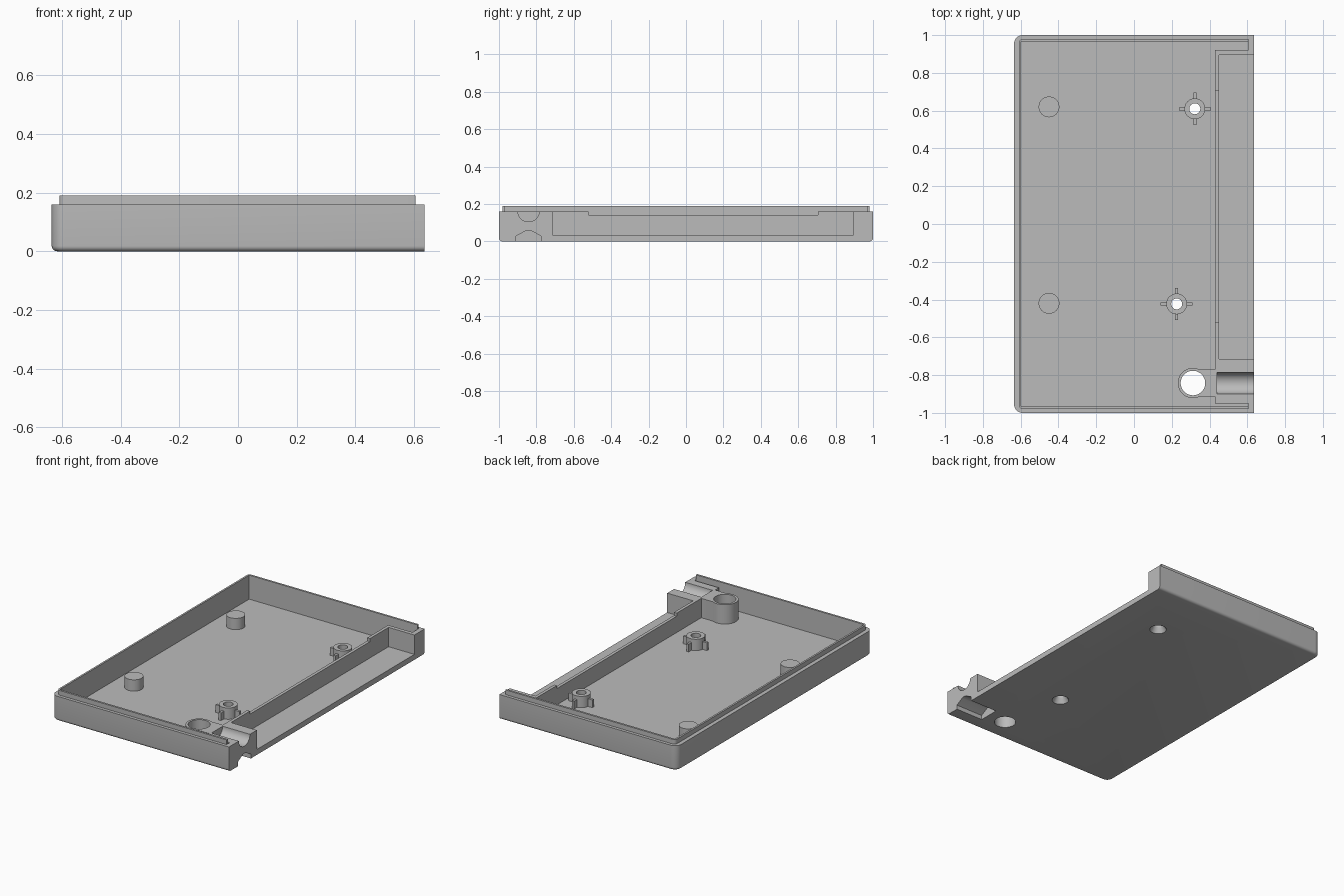
import bpy, bmesh, math
from mathutils import Matrix

cube = bpy.data.objects.get("Cube")
if cube:
    bpy.data.objects.remove(cube, do_unlink=True)

grey = bpy.data.materials.new("plain grey")
grey.use_nodes = True
grey.diffuse_color = (0.5, 0.5, 0.5, 1)
grey.node_tree.nodes["Principled BSDF"].inputs["Base Color"].default_value = (0.5, 0.5, 0.5, 1)


def finish(name, bm):
    bmesh.ops.recalc_face_normals(bm, faces=bm.faces)
    mesh = bpy.data.meshes.new(name)
    bm.to_mesh(mesh)
    bm.free()
    mesh.materials.append(grey)
    obj = bpy.data.objects.new(name, mesh)
    bpy.context.collection.objects.link(obj)
    return obj


def box_bm(x, y, z):
    bm = bmesh.new()
    bmesh.ops.create_cube(bm, size=1)
    for v in bm.verts:
        v.co = [r[1] if c > 0 else r[0] for c, r in zip(v.co, (x, y, z))]
    return bm


def box(name, x, y, z):
    return finish(name, box_bm(x, y, z))


def prism(name, points, lo, hi, axis="z"):
    """Extrude a 2D outline along z, or a (y, z) outline along x."""
    bm = bmesh.new()
    place = (lambda p: (p[0], p[1], lo)) if axis == "z" else (lambda p: (lo, p[0], p[1]))
    face = bm.faces.new([bm.verts.new(place(p)) for p in points])
    new = bmesh.ops.extrude_face_region(bm, geom=[face])["geom"]
    shift = (0, 0, hi - lo) if axis == "z" else (hi - lo, 0, 0)
    bmesh.ops.translate(bm, vec=shift, verts=[v for v in new if isinstance(v, bmesh.types.BMVert)])
    return finish(name, bm)


def cylinder(name, x, y, r, lo, hi, top=None):
    bm = bmesh.new()
    bmesh.ops.create_cone(bm, cap_ends=True, segments=48, radius1=r,
                          radius2=r if top is None else top, depth=hi - lo,
                          matrix=Matrix.Translation((x, y, (lo + hi) / 2)))
    return finish(name, bm)


def combine(obj, tool, operation):
    bpy.context.view_layer.objects.active = obj
    mod = obj.modifiers.new("combine", "BOOLEAN")
    mod.operation, mod.solver, mod.object = operation, "EXACT", tool
    bpy.ops.object.modifier_apply(modifier=mod.name)
    bpy.data.objects.remove(tool, do_unlink=True)


def cut(obj, tool):
    combine(obj, tool, "DIFFERENCE")


def add(obj, tool):
    combine(obj, tool, "UNION")


# Outer body: two rounded upright corners and a rounded bottom rim, square on the open side
W = 0.635
bm = box_bm((-W, W), (-1, 1), (0, 0.16))
upright = [e for e in bm.edges if all(v.co.x < 0 for v in e.verts)
           and abs(e.verts[0].co.z - e.verts[1].co.z) > 0.1]
bmesh.ops.bevel(bm, geom=upright, offset=0.045, segments=8, profile=0.5, affect="EDGES")
rim = [e for e in bm.edges if all(v.co.z < 0.001 for v in e.verts)
       and not all(v.co.x > W - 0.01 for v in e.verts)]
bmesh.ops.bevel(bm, geom=rim, offset=0.018, segments=5, profile=0.5, affect="EDGES")
tray = finish("tray", bm)

# Raised lip, with softened corners
bm = box_bm((-0.609, 0.605), (-0.98, 0.98), (0.1, 0.19))
corners = [e for e in bm.edges if all(v.co.x < 0 for v in e.verts)
           and abs(e.verts[0].co.z - e.verts[1].co.z) > 0.05]
bmesh.ops.bevel(bm, geom=corners, offset=0.02, segments=4, profile=0.5, affect="EDGES")
add(tray, finish("lip", bm))

# Main cavity with narrow slots running to the open side
FLOOR = 0.035
cavity = [(-0.597, -0.967), (0.605, -0.967), (0.605, -0.95), (0.43, -0.95),
          (0.43, 0.92), (0.605, 0.92), (0.605, 0.967), (-0.597, 0.967)]
cut(tray, prism("cavity", cavity, FLOOR, 0.3))
cut(tray, box("lip_gap", (0.42, 0.7), (-0.96, 0.94), (0.16, 0.3)))

# Open side pocket and lowered dividing wall
cut(tray, box("pocket", (0.45, 0.7), (-0.715, 0.895), (FLOOR, 0.3)))
cut(tray, box("wall_step", (0.4, 0.5), (-0.52, 0.705), (0.14, 0.3)))

# Cord tube joined to the corner block
HX, HY = 0.312, -0.842
add(tray, box("tube_bridge", (HX, 0.44), (-0.912, -0.77), (0.02, 0.16)))
add(tray, cylinder("tube", HX, HY, 0.08, 0.02, 0.16))
cut(tray, cylinder("tube_hole", HX, HY, 0.065, -0.1, 0.3))

# Half-round cord channel on top, angled notch beneath
arc = [(HY + 0.057 * math.cos(a), 0.16 - 0.055 * math.sin(a))
       for a in [math.pi * i / 24 for i in range(25)]]
channel = [(HY + 0.057, 0.25)] + arc + [(HY - 0.057, 0.25)]
cut(tray, prism("channel", channel, 0.44, 0.7, "x"))
half = [(0.067, -0.05), (0.067, 0.028), (0.018, 0.055), (0.008, 0.059)]
notch = [(HY + y, z) for y, z in half] + [(HY - y, z) for y, z in reversed(half)]
cut(tray, prism("notch", notch, 0.44, 0.7, "x"))


def drill(obj, x, y):
    cut(obj, cylinder("screw_hole", x, y, 0.029, -0.1, 0.3))
    cut(obj, cylinder("countersink", x, y, 0.051, -0.002, 0.04, 0.028))


# Screw posts with four ribs each
parts = [tray]
for label, x, y in (("back", 0.322, 0.61), ("front", 0.226, -0.423)):
    post = cylinder(label + "_screw_post", x, y, 0.055, 0.025, 0.108)
    R, T = 0.085, 0.008
    add(post, box("rib", (x - R, x + R), (y - T, y + T), (0.025, 0.085)))
    add(post, box("rib", (x - T, x + T), (y - R, y + R), (0.025, 0.085)))
    drill(post, x, y)
    drill(tray, x, y)
    parts.append(post)

# Solid support pegs
for label, y in (("back", 0.62), ("front", -0.42)):
    parts.append(cylinder(label + "_support_peg", -0.45, y, 0.055, 0.025, 0.108))

for obj in parts:
    bpy.ops.object.select_all(action="DESELECT")
    obj.select_set(True)
    bpy.context.view_layer.objects.active = obj
    bpy.ops.object.shade_smooth_by_angle(angle=math.radians(30))
